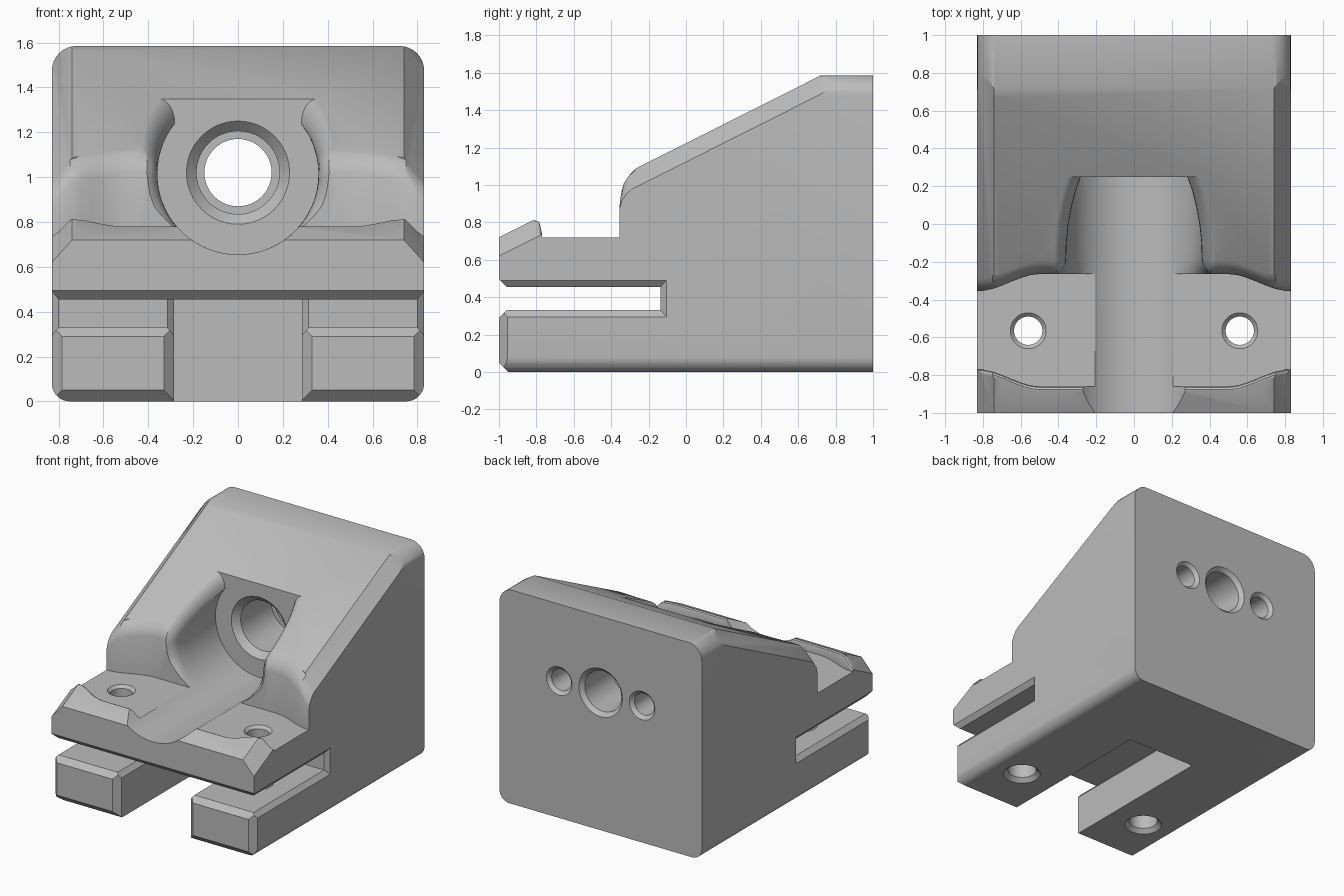
import bpy, bmesh
from math import sin, cos, pi, sqrt, radians

old = bpy.data.objects.get("Cube")
if old:
    bpy.data.objects.remove(old, do_unlink=True)

W, TOP = 0.83, 1.585            # half width and height
BORE_Z, POCKET_R = 1.015, 0.36  # axis height and radius of the cradle


def ramp(y, x=0.0):
    """Height of the sloped top, including its side chamfers."""
    return TOP + 0.503 * (y - 0.72) - 1.11 * max(0, abs(x) - 0.74)


def finish(name, bm):
    bmesh.ops.recalc_face_normals(bm, faces=bm.faces)
    mesh = bpy.data.meshes.new(name)
    bm.to_mesh(mesh)
    bm.free()
    ob = bpy.data.objects.new(name, mesh)
    bpy.context.collection.objects.link(ob)
    return ob


def loft(name, rings):
    """Closed solid through rings that all have the same point count."""
    bm = bmesh.new()
    loops = [[bm.verts.new(p) for p in ring] for ring in rings]
    n = len(loops[0])
    for a, b in zip(loops, loops[1:]):
        for i in range(n):
            j = (i + 1) % n
            bm.faces.new((a[i], a[j], b[j], b[i]))
    bm.faces.new(loops[0])
    bm.faces.new(loops[-1])
    return finish(name, bm)


def hull(name, points):
    bm = bmesh.new()
    for p in points:
        bm.verts.new(p)
    bmesh.ops.convex_hull(bm, input=bm.verts)
    return finish(name, bm)


def rect_x(x, y0, y1, z0, z1):
    return [(x, y, z) for y in (y0, y1) for z in (z0, z1)]


def rect_y(y, x0, x1, z0, z1):
    return [(x, y, z) for x in (x0, x1) for z in (z0, z1)]


def hole_y(name, x, z, profile):
    """Turned hole along y, profile of (y, radius)."""
    return loft(name, [[(x + r * cos(2 * pi * i / 48), y, z + r * sin(2 * pi * i / 48))
                        for i in range(48)] for y, r in profile])


def hole_z(name, x, y, profile):
    """Turned hole along z, profile of (z, radius)."""
    return loft(name, [[(x + r * cos(2 * pi * i / 40), y + r * sin(2 * pi * i / 40), z)
                        for i in range(40)] for z, r in profile])


# Block with rounded long edges
def block_ring(y):
    ring = []
    for sx, sz, r, start in ((1, 1, 0.11, 0), (-1, 1, 0.11, 90),
                             (-1, 0, 0.08, 180), (1, 0, 0.08, 270)):
        cx, cz = sx * (W - r), TOP - r if sz else r
        for k in range(9):
            a = radians(start + 90 * k / 8)
            ring.append((cx + r * cos(a), y, cz + r * sin(a)))
    return ring


block = loft("wedge_block", [block_ring(-1), block_ring(1)])
cutters = []

# Sloped top and its side chamfers
LO, HI = -1.2, 0.95
cutters.append(hull("ramp_cut", [(x, y, z) for x in (-1, 1)
                                 for y in (LO, HI) for z in (ramp(y), 2.3)]))
for s in (-1, 1):
    cutters.append(hull("ramp_chamfer_cut", [
        (s * x, y, ramp(y) + dz) for y in (LO, HI)
        for x, dz in ((0.65, 0.1), (0.92, -0.2), (1.0, 0.1))]))


# Cross channel with flared rims
def channel_half(x):
    t = min(1, max(0, (abs(x) - 0.5) / 0.32))
    return 0.2975 - 0.09 * t * t * (3 - 2 * t)


XS = [-1 + i / 20 for i in range(41)]


def channel_ring(off, height):
    ring = []
    for side, scale in ((1, 1.0), (-1, 0.4)):
        for x in XS[::side]:
            y = -0.5625 + side * (channel_half(x) + off * scale)
            ring.append((x, y, height(x, y, scale)))
    return ring


rings = [channel_ring(0, lambda x, y, s: 0.72)]
for off, dz in ((0, -0.07), (0.012, -0.035), (0.04, -0.008), (0.07, 0.002)):
    rings.append(channel_ring(
        off, lambda x, y, s: max(0.722 + off / 10, ramp(y, x) + dz * s)))
rings.append(channel_ring(0.07, lambda x, y, s: 2.3))
cutters.append(loft("channel_cut", rings))


# Round cradle along y, with a flared rim that follows the slope
def pocket_ring(y, flare):
    h = ramp(max(y, -0.3))
    neck = h - 0.11
    end = math_angle = None
    dz = neck - BORE_Z
    xn = sqrt(POCKET_R ** 2 - dz ** 2)
    from math import atan2
    end = atan2(dz, xn)
    half = []
    for k in range(25):
        a = -pi / 2 + (end + pi / 2) * k / 24
        half.append((POCKET_R * cos(a), BORE_Z + POCKET_R * sin(a)))
    for k in range(1, 7):
        a = pi / 2 * k / 6
        half.append((xn + 0.075 * (1 - cos(a)), neck + 0.112 * sin(a)))
    half.append((xn + 0.075, 2.3))
    half = [(x + flare * min(1, max(0, (z - 0.72) / 0.15)), z) for x, z in half]
    return [(x, y, z) for x, z in half] + [(-x, y, z) for x, z in half[:0:-1]]


cutters.append(loft("cradle_cut", [pocket_ring(y, f) for y, f in (
    (-1.1, 0), (-0.7, 0), (-0.6, 0.05), (-0.27, 0.05), (-0.25, 0.025), (-0.225, 0.008),
    (-0.19, 0), (-0.1, 0), (0, 0), (0.1, 0), (0.18, 0), (0.25, 0))]))

# Main bore and the two blind holes on the back
cutters.append(hole_y("bore_cut", 0, BORE_Z + 0.005, (
    (0.2, 0.23), (0.25, 0.23), (0.295, 0.185), (0.65, 0.185), (0.65, 0.15),
    (0.972, 0.15), (1.0, 0.178), (1.1, 0.178))))
for s in (-1, 1):
    cutters.append(hole_y("back_hole_cut", s * 0.34, BORE_Z, (
        (0.75, 0.08), (0.975, 0.08), (1.0, 0.105), (1.1, 0.105))))

# Side slot with chamfered mouth, and the gap between the prongs
cutters.append(hull("slot_cut", rect_x(-1, -1.1, -0.135, 0.33, 0.455)
                    + rect_x(1, -1.1, -0.135, 0.33, 0.455)))
cutters.append(hull("slot_front_chamfer_cut", rect_y(-0.96, -1, 1, 0.33, 0.455)
                    + rect_y(-1.04, -1, 1, 0.25, 0.535)))
cutters.append(hull("gap_cut", rect_y(-1.1, -0.285, 0.285, -0.1, 0.455)
                    + rect_y(0.3, -0.285, 0.285, -0.1, 0.455)))
cutters.append(hull("gap_front_chamfer_cut", rect_y(-0.955, -0.285, 0.285, -0.1, 0.455)
                    + rect_y(-1.02, -0.35, 0.35, -0.1, 0.455)))
cutters.append(hull("prong_bottom_chamfer_cut", [
    (x, y, z) for x in (-1, 1) for y, z in ((-1.1, -0.05), (-0.9, -0.05), (-1.1, 0.15))]))
for s in (-1, 1):
    cutters.append(hull("slot_side_chamfer_cut",
                        rect_x(s * 0.8, -1.1, -0.135, 0.33, 0.455)
                        + rect_x(s * 0.86, -1.1, -0.075, 0.26, 0.525)))
    cutters.append(hull("slot_inner_chamfer_cut",
                        rect_x(s * 0.315, -1.1, -0.135, 0.33, 0.455)
                        + rect_x(s * 0.255, -1.1, -0.075, 0.26, 0.455)))
    cutters.append(hull("prong_side_chamfer_cut", [
        (s * x, y, z) for z in (-0.1, 0.4)
        for x, y in ((0.88, -1.1), (0.88, -0.905), (0.685, -1.1))]))
    # Screw holes through the shelf and the prongs
    cutters.append(hole_z("shelf_hole_cut", s * 0.56, -0.565, (
        (0.4, 0.075), (0.7, 0.075), (0.72, 0.095), (0.8, 0.095))))
    cutters.append(hole_z("prong_hole_cut", s * 0.56, -0.565, (
        (-0.1, 0.13), (0, 0.13), (0.03, 0.1), (0.4, 0.1))))

# Carve the block, then drop the cutters
for c in cutters:
    mod = block.modifiers.new(c.name, "BOOLEAN")
    mod.operation, mod.solver, mod.object = "DIFFERENCE", "EXACT", c
bpy.context.view_layer.update()
carved = bpy.data.meshes.new_from_object(
    block.evaluated_get(bpy.context.evaluated_depsgraph_get()))
block.modifiers.clear()
block.data = carved
for c in cutters:
    bpy.data.objects.remove(c, do_unlink=True)

# Plain grey finish
grey = bpy.data.materials.new("plain_grey")
grey.use_nodes = True
colour = (0.5, 0.5, 0.5, 1)
grey.diffuse_color = colour
grey.node_tree.nodes["Principled BSDF"].inputs["Base Color"].default_value = colour
block.data.materials.clear()
block.data.materials.append(grey)

bpy.ops.object.select_all(action="DESELECT")
block.select_set(True)
bpy.context.view_layer.objects.active = block
bpy.ops.object.shade_smooth_by_angle(angle=radians(30))
